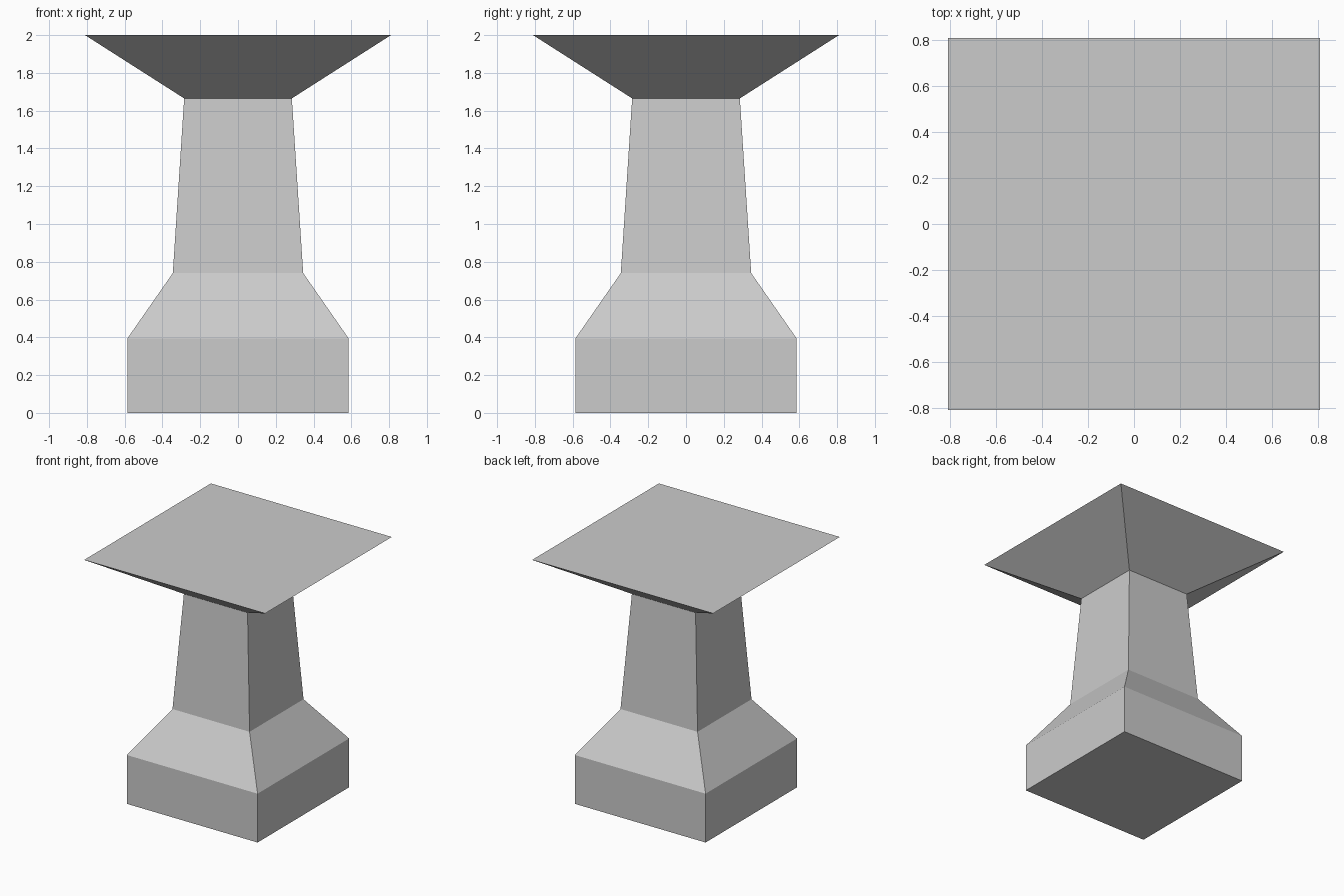
import bpy
import bmesh

cube = bpy.data.objects.get("Cube")
if cube:
    bpy.data.objects.remove(cube, do_unlink=True)

# One plain stone colour
GREY = (0.6, 0.6, 0.6, 1.0)
stone = bpy.data.materials.new("grey stone")
stone.use_nodes = True
stone.diffuse_color = GREY
stone.node_tree.nodes["Principled BSDF"].inputs["Base Color"].default_value = GREY


def square_loft(name, profile):
    """Closed solid through square rings given as (half width, height)."""
    bm = bmesh.new()
    rings = [[bm.verts.new((sx * r, sy * r, z))
              for sx, sy in ((-1, -1), (1, -1), (1, 1), (-1, 1))]
             for r, z in profile]
    for low, high in zip(rings, rings[1:]):
        for i in range(4):
            j = (i + 1) % 4
            bm.faces.new((low[i], low[j], high[j], high[i]))
    bm.faces.new(rings[0][::-1])
    bm.faces.new(rings[-1])
    mesh = bpy.data.meshes.new(name)
    bm.to_mesh(mesh)
    bm.free()
    mesh.materials.append(stone)
    obj = bpy.data.objects.new(name, mesh)
    bpy.context.collection.objects.link(obj)
    return obj


# Plinth, sloped shoulder, tapered shaft and flared top as one continuous pillar
square_loft("pillar", [
    (0.585, 0.0),
    (0.585, 0.395),
    (0.345, 0.74),
    (0.285, 1.665),
    (0.81, 2.0),
])
